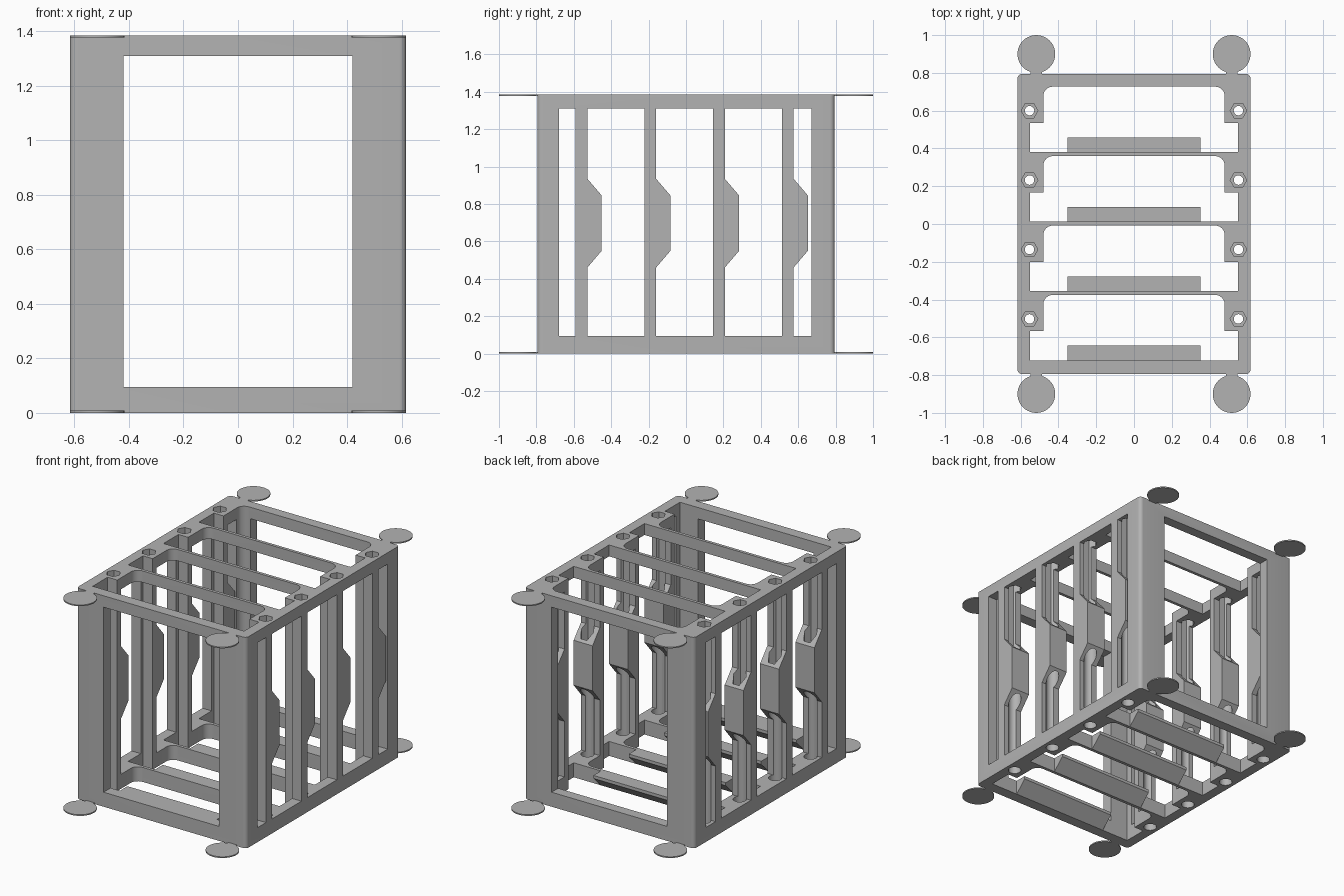
import bpy, bmesh, math
from mathutils import Vector

if "Cube" in bpy.data.objects:
    bpy.data.objects.remove(bpy.data.objects["Cube"])

W, D, H = 0.617, 0.795, 1.385      # half width, half depth, height
PITCH, LOW, HIGH = 0.3675, 0.095, 1.31
BAYS = [-k * PITCH for k in range(4)]

grey = bpy.data.materials.new("plastic grey")
grey.use_nodes = True
grey.diffuse_color = (0.45, 0.45, 0.45, 1)
grey.node_tree.nodes["Principled BSDF"].inputs["Base Color"].default_value = grey.diffuse_color


def prism(name, pts, lo, hi, axis="z"):
    """Extrude a flat outline along an axis."""
    place = {"x": lambda a, b, t: (t, a, b),
             "y": lambda a, b, t: (a, t, b),
             "z": lambda a, b, t: (a, b, t)}[axis]
    bm = bmesh.new()
    face = bm.faces.new([bm.verts.new(place(a, b, lo)) for a, b in pts])
    ext = bmesh.ops.extrude_face_region(bm, geom=[face])
    move = Vector(place(0, 0, hi - lo))
    bmesh.ops.translate(bm, vec=move, verts=[v for v in ext["geom"] if isinstance(v, bmesh.types.BMVert)])
    bmesh.ops.recalc_face_normals(bm, faces=bm.faces)
    mesh = bpy.data.meshes.new(name)
    bm.to_mesh(mesh)
    bm.free()
    mesh.materials.append(grey)
    obj = bpy.data.objects.new(name, mesh)
    bpy.context.collection.objects.link(obj)
    return obj


def arc(x, y, r, start, end, n):
    step = math.radians(end - start) / n
    return [(x + r * math.cos(math.radians(start) + i * step),
             y + r * math.sin(math.radians(start) + i * step)) for i in range(n + 1)]


def ring(x, y, r, n):
    return arc(x, y, r, 0, 360, n)[:-1]


def rect(a0, a1, b0, b1):
    return [(a0, b0), (a1, b0), (a1, b1), (a0, b1)]


def cut(target, cutter):
    mod = target.modifiers.new("cut", "BOOLEAN")
    mod.operation, mod.solver, mod.object = "DIFFERENCE", "EXACT", cutter
    bpy.context.view_layer.objects.active = target
    bpy.ops.object.modifier_apply(modifier=mod.name)
    bpy.data.objects.remove(cutter)


def smooth(obj):
    bpy.ops.object.select_all(action="DESELECT")
    obj.select_set(True)
    bpy.context.view_layer.objects.active = obj
    bpy.ops.object.shade_smooth_by_angle(angle=math.radians(30))


# Solid block with rounded upright edges
R = 0.025
outline = []
for i, (sx, sy) in enumerate([(1, 1), (-1, 1), (-1, -1), (1, -1)]):
    outline += arc(sx * (W - R), sy * (D - R), R, 90 * i, 90 * i + 90, 6)
cage = prism("cage_frame", outline, 0, H)

# Stepped bay slots, open at top and bottom
for y in BAYS:
    half = [(0.55, y + 0.38), (0.55, y + 0.535), (0.48, y + 0.535)]
    half += arc(0.43, y + 0.677, 0.05, 0, 90, 6)
    slot = half + [(-a, b) for a, b in reversed(half)]
    cut(cage, prism("slot_cutter", slot, -0.1, H + 0.1))

# Front-to-back window
cut(cage, prism("front_cutter", rect(-0.42, 0.42, LOW, HIGH), -1, 1, "y"))

# Side windows, leaving columns with a bulge on their back edge
starts = [-0.68] + [y + 0.575 for y in reversed(BAYS)]
ends = [y + 0.512 for y in reversed(BAYS)] + [0.672]
for i, (a, b) in enumerate(zip(starts, ends)):
    pts = [(b, LOW), (b, HIGH), (a, HIGH)]
    if i > 0:
        pts += [(a, 0.935), (a + 0.077, 0.845), (a + 0.077, 0.55), (a, 0.46)]
    pts.append((a, LOW))
    cut(cage, prism("side_cutter", pts, -1, 1, "x"))

# Screw passages: hex pocket above, narrow bore, round channel below
for y in BAYS:
    for x in (-0.553, 0.553):
        cy = y + 0.6
        cut(cage, prism("bore_cutter", ring(x, cy, 0.025, 20), -0.1, H + 0.1))
        cut(cage, prism("hex_cutter", ring(x, cy, 0.044, 6), 0.78, H + 0.1))
        cut(cage, prism("channel_cutter", ring(x, cy, 0.04, 24), -0.1, 0.6))
smooth(cage)

# Sloped support lips on the lower crossbars
for i, y in enumerate(BAYS):
    b = y + 0.375
    prism(f"support_lip_{i + 1}", [(b, 0), (b + 0.005, 0), (b + 0.083, 0.075),
                                   (b + 0.083, LOW), (b, LOW)], -0.352, 0.352, "x")

# Thin corner discs with short necks
for level, z in (("lower", 0), ("upper", H - 0.008)):
    for side, sx in (("left", 1), ("right", -1)):
        for end, sy in (("front", -1), ("back", 1)):
            disc = prism(f"{level}_{end}_{side}_disc", ring(sx * 0.517, sy * 0.9, 0.1, 40), z, z + 0.008)
            smooth(disc)
            y0, y1 = sorted((sy * (D - 0.01), sy * 0.82))
            prism(f"{level}_{end}_{side}_neck",
                  rect(sx * 0.517 - 0.03, sx * 0.517 + 0.03, y0, y1), z, z + 0.008)
